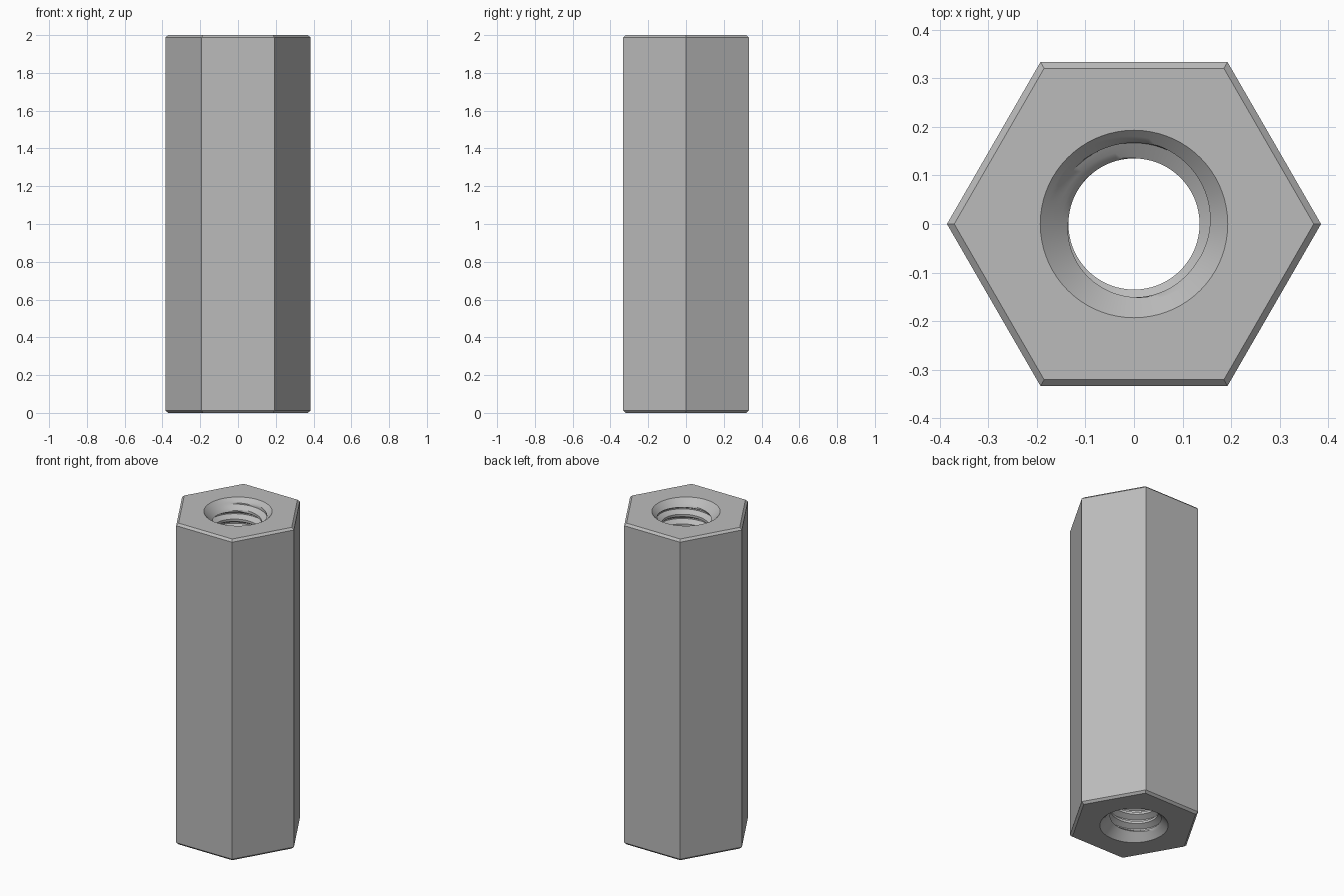
import bpy, bmesh
from math import cos, sin, tau

cube = bpy.data.objects.get("Cube")
if cube:
    bpy.data.objects.remove(cube, do_unlink=True)

LENGTH = 2.0
HEX_R, CHAMFER, CHAMFER_IN = 0.385, 0.013, 0.015
MINOR, MAJOR, SINK = 0.135, 0.167, 0.193
PITCH, PHASE, SEGMENTS = 0.06, -0.12, 72

# One turn of thread: (fraction of pitch, radius), crest - flank - root - flank
PROFILE = [(0, MINOR), (0.125, MINOR), (0.25, MINOR), (0.406, 0.151),
           (0.5625, MAJOR), (0.6875, MAJOR), (0.844, 0.151)]

steel = bpy.data.materials.new("grey steel")
steel.use_nodes = True
colour = (0.5, 0.5, 0.5, 1)
steel.diffuse_color = colour
steel.node_tree.nodes["Principled BSDF"].inputs["Base Color"].default_value = colour

bm = bmesh.new()


def skin(columns):
    """Join neighbouring columns of vertices with quads."""
    for a, b in zip(columns, columns[1:]):
        for i in range(len(a) - 1):
            bm.faces.new((a[i], b[i], b[i + 1], a[i + 1]))


def thread_vert(turn, angle, radius):
    """Point on the helix, widened to the countersink and kept in the length."""
    z = min(max(PITCH * (turn + angle / tau + PHASE), 0), LENGTH)
    r = max(radius, SINK - z, SINK - (LENGTH - z))
    return bm.verts.new((r * cos(angle), r * sin(angle), z))


# Threaded bore with a countersink at both ends
turns = range(-2, int(LENGTH / PITCH) + 3)
skin([[thread_vert(k + f, tau * j / SEGMENTS, r) for k in turns for f, r in PROFILE]
      for j in range(SEGMENTS + 1)])

# Hexagonal outside with chamfered ends
outline = [(HEX_R - CHAMFER_IN, 0), (HEX_R, CHAMFER),
           (HEX_R, LENGTH - CHAMFER), (HEX_R - CHAMFER_IN, LENGTH)]
skin([[bm.verts.new((r * cos(tau * j / 6), r * sin(tau * j / 6), z)) for r, z in outline]
      for j in range(7)])
bmesh.ops.remove_doubles(bm, verts=bm.verts, dist=0.0001)

# Flat end faces between hexagon and bore
for level in (0, LENGTH):
    rim = [e for e in bm.edges if e.is_boundary
           and all(abs(v.co.z - level) < 0.001 for v in e.verts)]
    bmesh.ops.triangle_fill(bm, edges=rim, use_beauty=True)
bmesh.ops.recalc_face_normals(bm, faces=bm.faces)

mesh = bpy.data.meshes.new("hex_standoff")
bm.to_mesh(mesh)
bm.free()
mesh.materials.append(steel)
standoff = bpy.data.objects.new("hex_standoff", mesh)
bpy.context.collection.objects.link(standoff)

bpy.ops.object.select_all(action='DESELECT')
standoff.select_set(True)
bpy.context.view_layer.objects.active = standoff
bpy.ops.object.shade_smooth_by_angle(angle=0.5)
